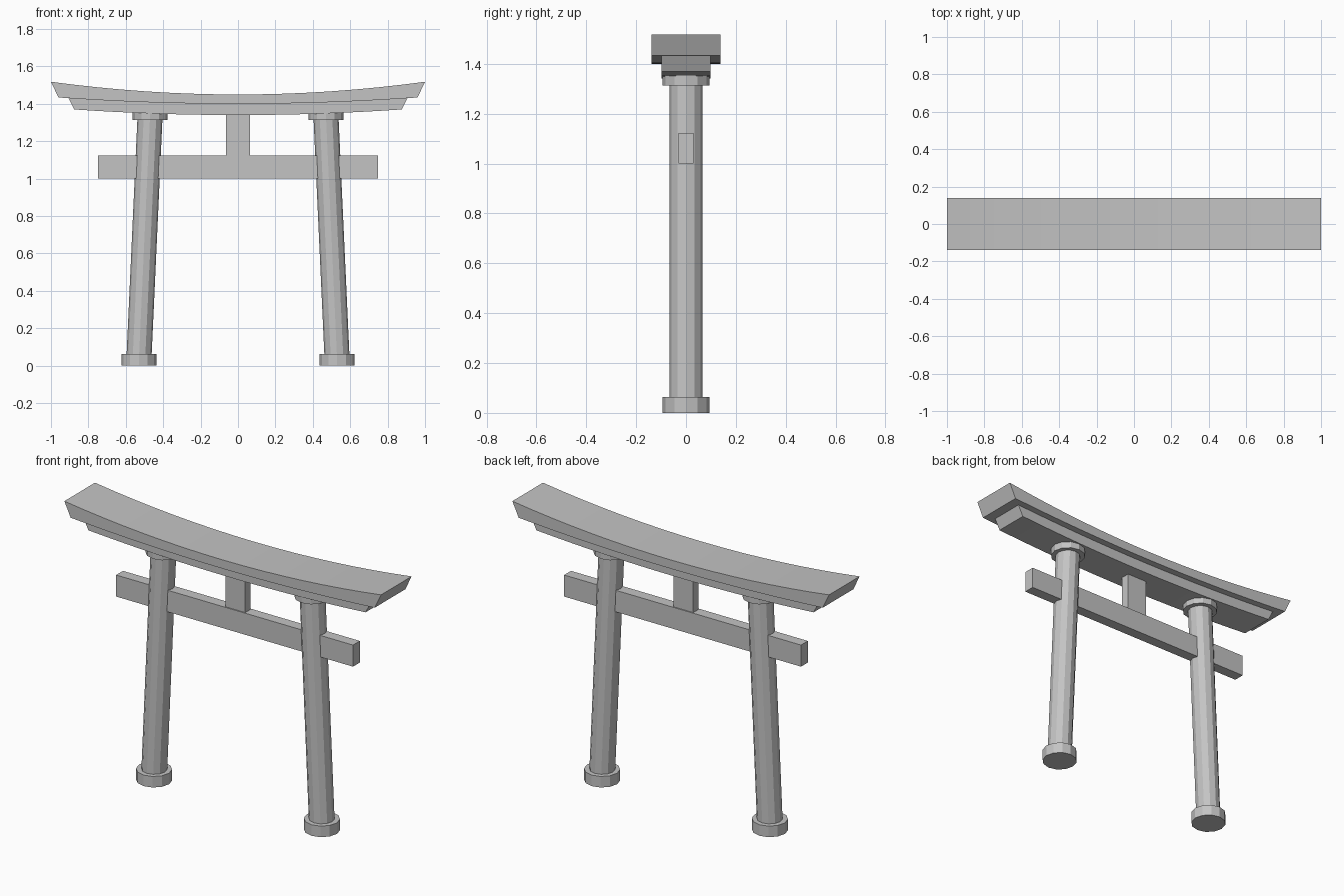
import bpy, bmesh
from mathutils import Vector

cube = bpy.data.objects.get("Cube")
if cube:
    bpy.data.objects.remove(cube, do_unlink=True)

GREY = (0.55, 0.55, 0.55, 1)
stone = bpy.data.materials.new("stone_grey")
stone.use_nodes = True
stone.diffuse_color = GREY
stone.node_tree.nodes["Principled BSDF"].inputs["Base Color"].default_value = GREY


def finish(name, bm):
    bmesh.ops.recalc_face_normals(bm, faces=bm.faces)
    mesh = bpy.data.meshes.new(name)
    bm.to_mesh(mesh)
    bm.free()
    mesh.materials.append(stone)
    obj = bpy.data.objects.new(name, mesh)
    bpy.context.collection.objects.link(obj)
    return obj


def box(name, half_x, half_y, z0, z1):
    bm = bmesh.new()
    bmesh.ops.create_cube(bm, size=2)
    for v in bm.verts:
        v.co = (v.co.x * half_x, v.co.y * half_y, z1 if v.co.z > 0 else z0)
    return finish(name, bm)


def column(name, radius, bottom, top, sides=12):
    """Round post with level ends, sheared from bottom centre to top centre."""
    bm = bmesh.new()
    bmesh.ops.create_cone(bm, cap_ends=True, segments=sides,
                          radius1=radius, radius2=radius, depth=1)
    for v in bm.verts:
        centre = Vector(top if v.co.z > 0 else bottom)
        v.co = centre + Vector((v.co.x, v.co.y, 0))
    return finish(name, bm)


def curved_beam(name, half_y, upper, lower, steps=16):
    """Sagging beam; upper and lower are (half length, middle z, end z)."""
    bm = bmesh.new()
    rings = []
    for i in range(steps + 1):
        t = 2 * i / steps - 1
        (ux, uz, ue), (lx, lz, le) = upper, lower
        zu, zl = uz + (ue - uz) * t * t, lz + (le - lz) * t * t
        rings.append([bm.verts.new(p) for p in (
            (ux * t, -half_y, zu), (ux * t, half_y, zu),
            (lx * t, half_y, zl), (lx * t, -half_y, zl))])
    for a, b in zip(rings, rings[1:]):
        for k in range(4):
            n = (k + 1) % 4
            bm.faces.new((a[k], a[n], b[n], b[k]))
    bm.faces.new(rings[0])
    bm.faces.new(rings[-1])
    return finish(name, bm)


# Leaning pillars with foot and head collars
for side, s in (("left", 1), ("right", -1)):
    foot, head = s * 0.53, s * 0.47
    column(side + "_pillar", 0.067, (foot, 0, 0.03), (head, 0, 1.34))
    column(side + "_base", 0.094, (foot, 0, 0), (foot, 0, 0.063))
    column(side + "_collar", 0.094, (head, 0, 1.313), (head, 0, 1.355))

# Cross tie and central strut
box("tie_beam", 0.748, 0.031, 1.0, 1.123)
box("centre_strut", 0.063, 0.025, 1.12, 1.36)

# Double curved lintel
curved_beam("lower_lintel", 0.099, (0.907, 1.40, 1.432), (0.875, 1.34, 1.37))
curved_beam("upper_lintel", 0.138, (1.0, 1.45, 1.518), (0.96, 1.40, 1.434))
